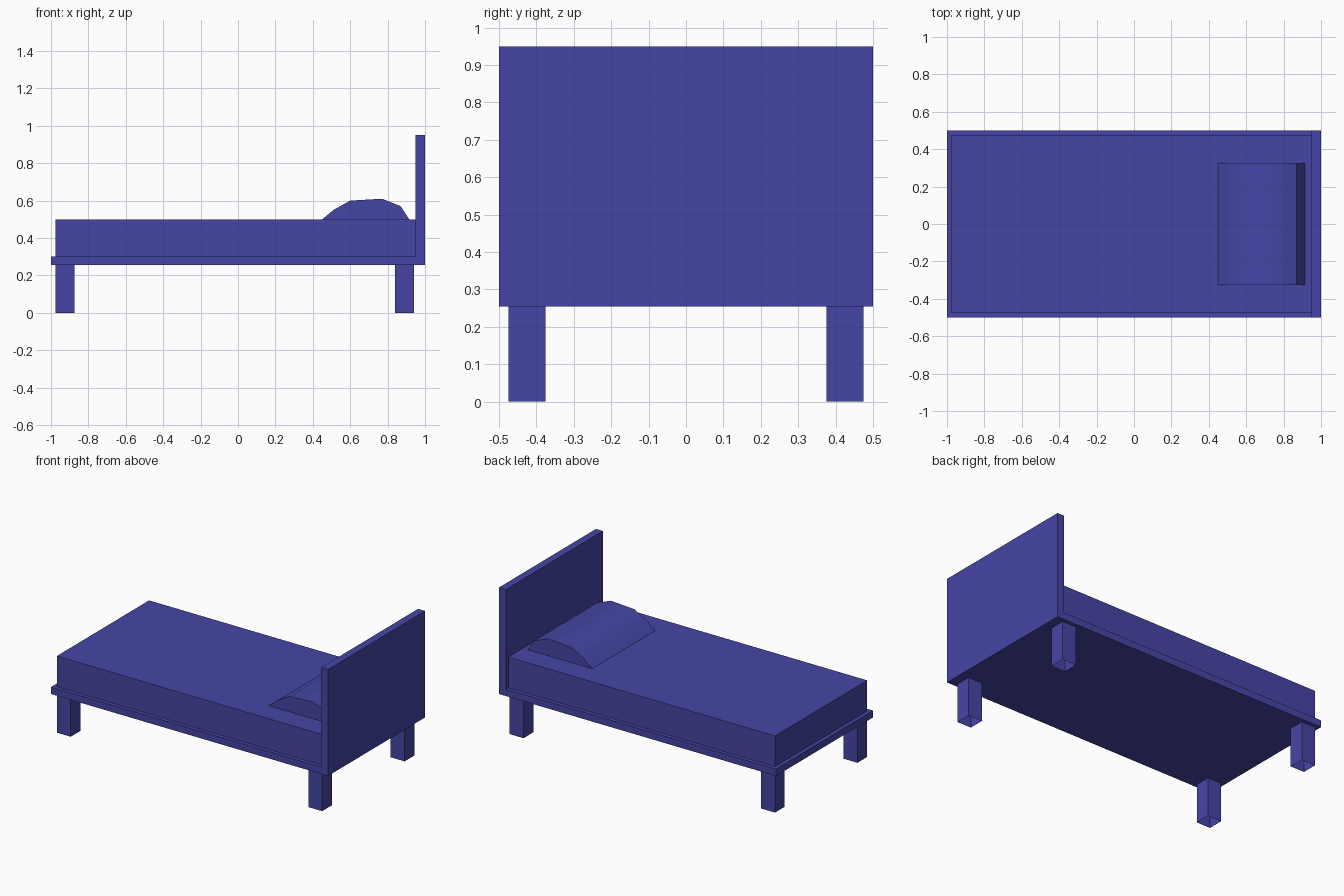
import bpy, bmesh, math

if "Cube" in bpy.data.objects:
    bpy.data.objects.remove(bpy.data.objects["Cube"])

blue = bpy.data.materials.new("blue")
blue.diffuse_color = (0.06, 0.06, 0.38, 1)
blue.use_nodes = True
blue.node_tree.nodes["Principled BSDF"].inputs["Base Color"].default_value = blue.diffuse_color


def extrude_profile(name, profile, half_width):
    """Sweep an x-z outline along y, symmetric about y = 0."""
    bm = bmesh.new()
    face = bm.faces.new([bm.verts.new((x, -half_width, z)) for x, z in profile])
    new = bmesh.ops.extrude_face_region(bm, geom=[face], use_keep_orig=True)["geom"]
    moved = [g for g in new if isinstance(g, bmesh.types.BMVert)]
    bmesh.ops.translate(bm, verts=moved, vec=(0, 2 * half_width, 0))
    return finish(name, bm)


def box(name, lo, hi, open_bottom=False):
    bm = bmesh.new()
    bmesh.ops.create_cube(bm, size=1)
    for v in bm.verts:
        v.co = [lo[i] if v.co[i] < 0 else hi[i] for i in range(3)]
    bmesh.ops.recalc_face_normals(bm, faces=bm.faces)
    if open_bottom:
        low = [f for f in bm.faces if f.normal.z < -0.5]
        bmesh.ops.delete(bm, geom=low, context='FACES_ONLY')
    return finish(name, bm)


def finish(name, bm):
    bmesh.ops.recalc_face_normals(bm, faces=bm.faces)
    mesh = bpy.data.meshes.new(name)
    bm.to_mesh(mesh)
    bm.free()
    mesh.materials.append(blue)
    obj = bpy.data.objects.new(name, mesh)
    bpy.context.collection.objects.link(obj)
    return obj


# Base board and headboard in one L-shaped piece
extrude_profile("bed_frame", [(-1, 0.255), (1, 0.255), (1, 0.95), (0.95, 0.95),
                              (0.95, 0.30), (-1, 0.30)], 0.5)

# Mattress
box("mattress", (-0.975, -0.475, 0.30), (0.95, 0.475, 0.50))

# Pillow with a softly shaded top
pillow = extrude_profile("pillow", [(0.45, 0.50), (0.51, 0.55), (0.60, 0.60),
                                    (0.77, 0.61), (0.87, 0.57), (0.915, 0.50)], 0.325)
bpy.context.view_layer.objects.active = pillow
pillow.select_set(True)
bpy.ops.object.shade_smooth_by_angle(angle=math.radians(30))

# Legs, hollow underneath
for end, x0, x1 in (("foot", -0.975, -0.875), ("head", 0.84, 0.94)):
    for side, y0 in (("front", -0.475), ("back", 0.375)):
        box(f"{end}_{side}_leg", (x0, y0, 0), (x1, y0 + 0.1, 0.255), open_bottom=True)
